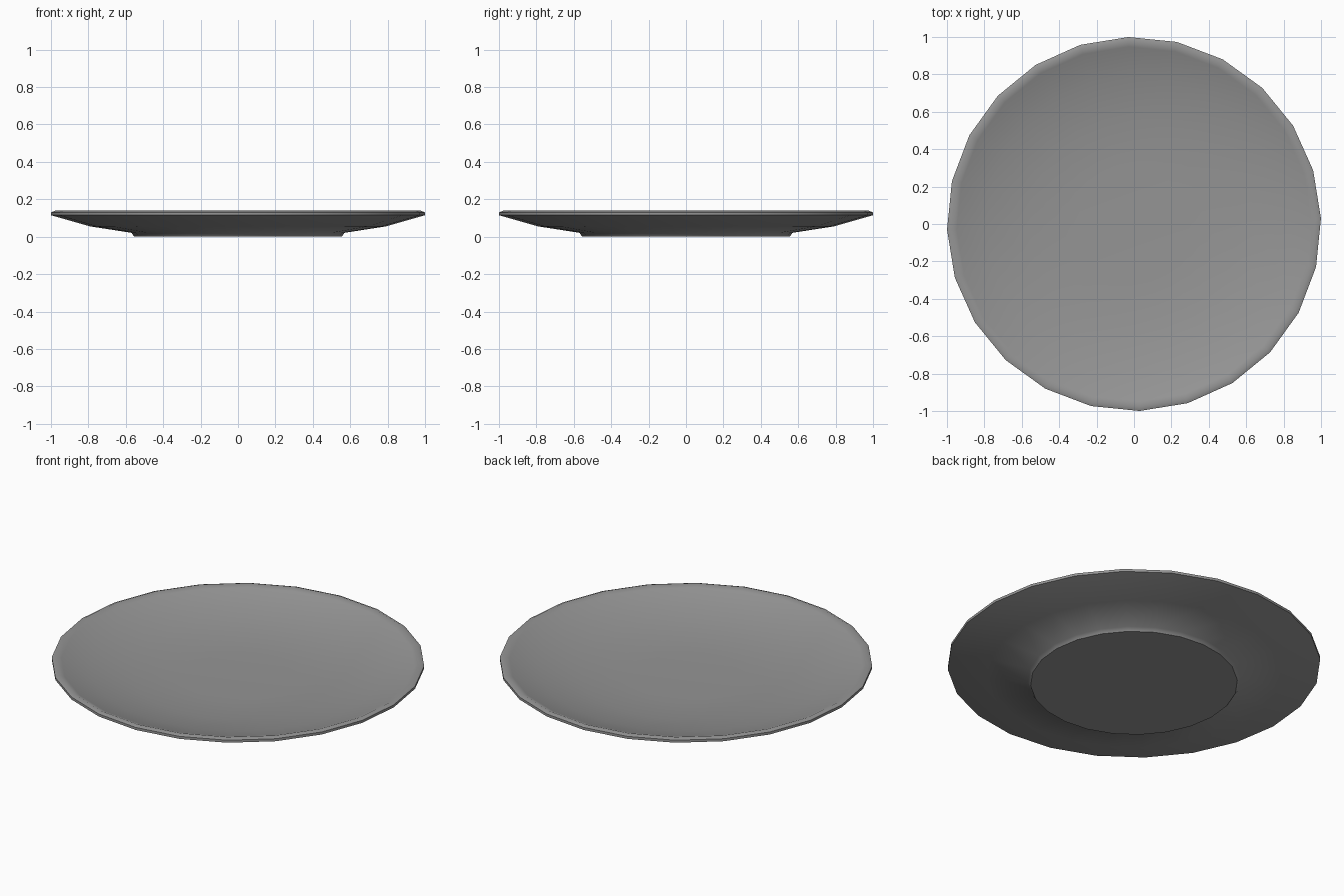
import bpy, bmesh, math

if "Cube" in bpy.data.objects:
    bpy.data.objects.remove(bpy.data.objects["Cube"])

SIDES = 24
OFFSET = math.radians(1.7)

# Profile (radius, height): foot, underside, rim, then the shallow dish
profile = [(0.555, 0.0), (0.57, 0.021), (0.79, 0.055), (1.0, 0.115),
           (1.0, 0.13), (0.978, 0.139), (0.948, 0.127),
           (0.79, 0.084), (0.56, 0.046), (0.3, 0.036)]

bm = bmesh.new()


def ring(r, z):
    angles = [OFFSET + 2 * math.pi * i / SIDES for i in range(SIDES)]
    return [bm.verts.new((r * math.cos(a), r * math.sin(a), z)) for a in angles]


rings = [ring(r, z) for r, z in profile]

# Walls between neighbouring rings
for low, high in zip(rings, rings[1:]):
    for i in range(SIDES):
        j = (i + 1) % SIDES
        bm.faces.new((low[i], low[j], high[j], high[i]))

# Flat foot and dish centre
bm.faces.new(rings[0][::-1])
bm.faces.new(rings[-1])
bmesh.ops.recalc_face_normals(bm, faces=bm.faces)

mesh = bpy.data.meshes.new("plate")
bm.to_mesh(mesh)
bm.free()
plate = bpy.data.objects.new("plate", mesh)
bpy.context.collection.objects.link(plate)

# Dark grey glaze
glaze = bpy.data.materials.new("dark_grey_glaze")
glaze.diffuse_color = (0.3, 0.3, 0.3, 1)
glaze.use_nodes = True
glaze.node_tree.nodes["Principled BSDF"].inputs["Base Color"].default_value = glaze.diffuse_color
mesh.materials.append(glaze)

# Smooth shading with sharp foot and rim edges
bpy.context.view_layer.objects.active = plate
plate.select_set(True)
bpy.ops.object.shade_smooth_by_angle(angle=math.radians(50))
